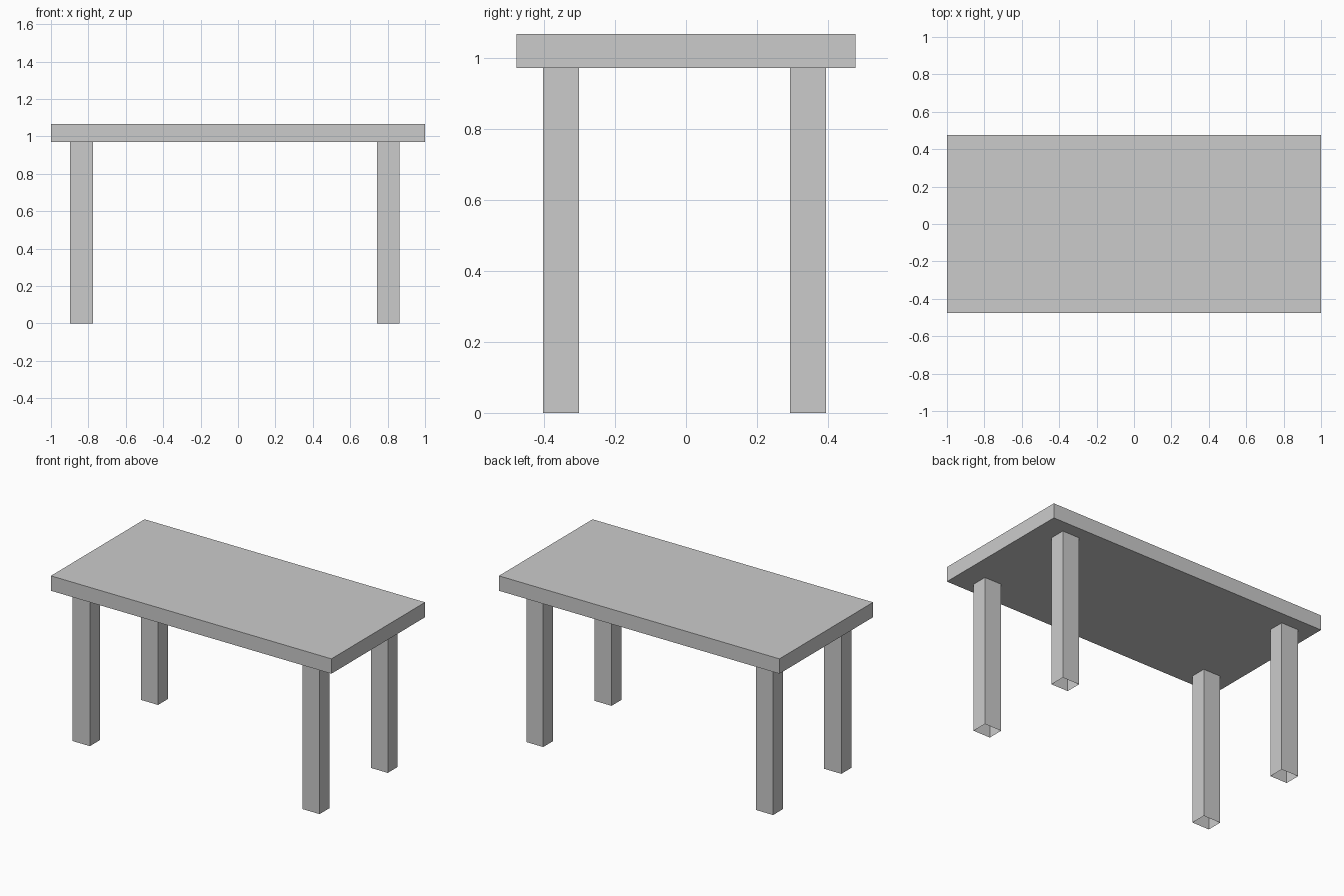
import bpy, bmesh
from mathutils import Vector

if "Cube" in bpy.data.objects:
    bpy.data.objects.remove(bpy.data.objects["Cube"])


def box(name, lo, hi, open_ends=False):
    """Axis-aligned box between two corners, optionally without its end caps."""
    lo, hi = Vector(lo), Vector(hi)
    bm = bmesh.new()
    bmesh.ops.create_cube(bm, size=1)
    for v in bm.verts:
        v.co = (lo + hi) / 2 + v.co * (hi - lo)
    if open_ends:
        bm.normal_update()
        caps = [f for f in bm.faces if abs(f.normal.z) > 0.5]
        bmesh.ops.delete(bm, geom=caps, context='FACES_ONLY')
    mesh = bpy.data.meshes.new(name)
    bm.to_mesh(mesh)
    bm.free()
    obj = bpy.data.objects.new(name, mesh)
    bpy.context.collection.objects.link(obj)
    return obj


UNDERSIDE, TOP = 0.97, 1.066

# Table top slab
box("table_top", (-1, -0.477, UNDERSIDE), (1, 0.477, TOP))

# Four hollow legs, open at the floor, slightly off-centre under the slab
for side, x0, x1 in (("left", -0.897, -0.775), ("right", 0.742, 0.863)):
    for end, y0, y1 in (("front", -0.402, -0.301), ("back", 0.293, 0.394)):
        box(f"{end}_{side}_leg", (x0, y0, 0), (x1, y1, UNDERSIDE), open_ends=True)
